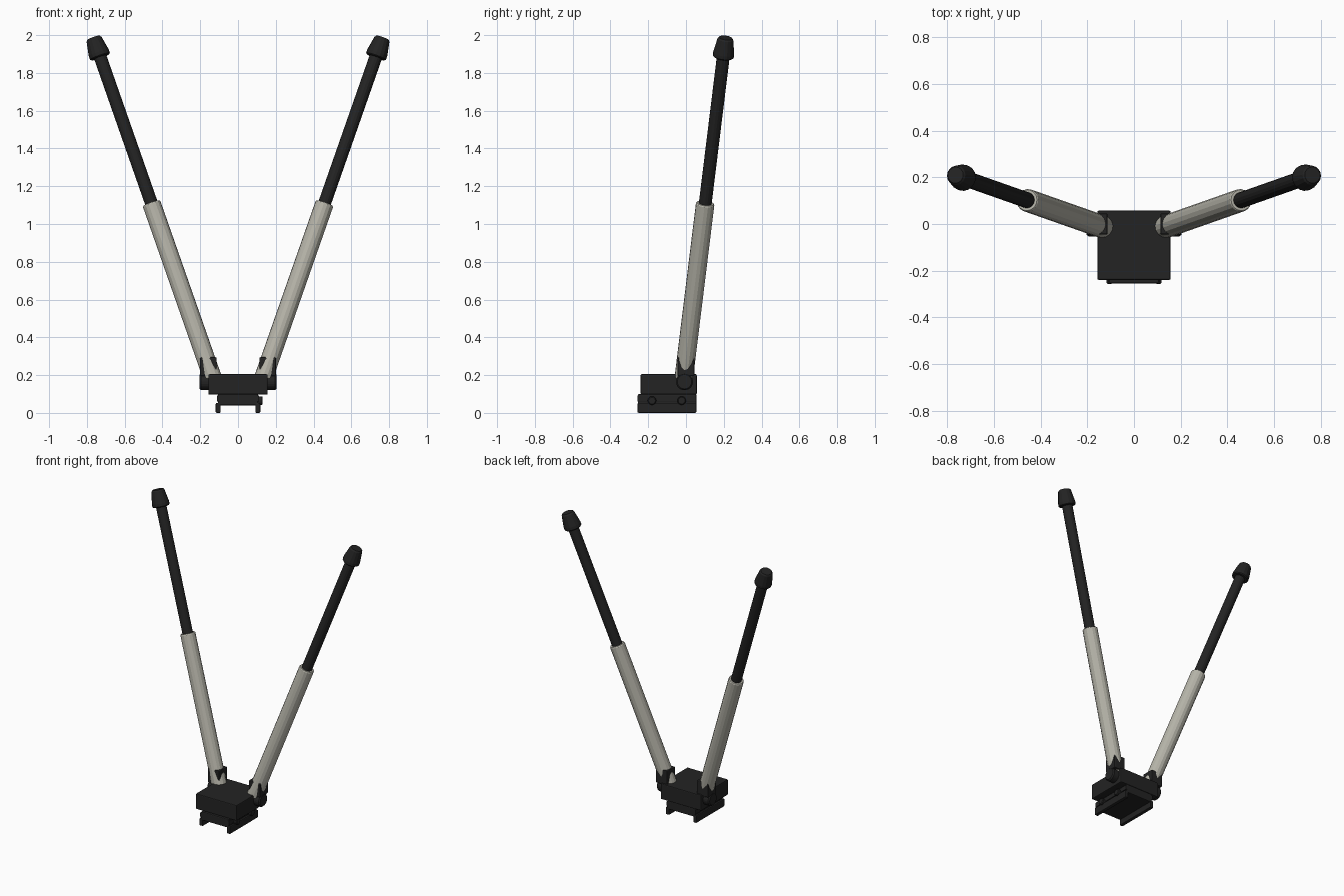
import bpy, bmesh, math
from mathutils import Vector, Matrix

cube = bpy.data.objects.get("Cube")
if cube:
    bpy.data.objects.remove(cube, do_unlink=True)


def material(name, rgb):
    m = bpy.data.materials.new(name)
    m.use_nodes = True
    col = (*rgb, 1.0)
    m.diffuse_color = col
    m.node_tree.nodes["Principled BSDF"].inputs["Base Color"].default_value = col
    return m


BLACK = material("matte black", (0.017, 0.017, 0.017))
GREY = material("warm light grey", (0.47, 0.46, 0.40))


def finish(name, bm, mat, bevel=0.0):
    bmesh.ops.recalc_face_normals(bm, faces=bm.faces)
    me = bpy.data.meshes.new(name)
    bm.to_mesh(me)
    bm.free()
    me.materials.append(mat)
    ob = bpy.data.objects.new(name, me)
    bpy.context.scene.collection.objects.link(ob)
    if bevel:
        mod = ob.modifiers.new("Bevel", "BEVEL")
        mod.width = bevel
        mod.segments = 2
        mod.limit_method = "ANGLE"
    return ob


def box(name, lo, hi, mat=BLACK, bevel=0.006):
    lo, hi = Vector(lo), Vector(hi)
    bm = bmesh.new()
    bmesh.ops.create_cube(bm, size=1, matrix=Matrix.Translation((lo + hi) / 2)
                          @ Matrix.Diagonal((*(hi - lo), 1)))
    return finish(name, bm, mat, bevel)


def lathe(name, start, end, profile, mat=BLACK, sides=16):
    """Round part along start-end; profile is (fraction, radius) pairs."""
    start, end = Vector(start), Vector(end)
    axis = end - start
    turn = axis.to_track_quat("Z", "Y")
    bm = bmesh.new()
    rings = []
    for t, r in profile:
        angles = [2 * math.pi * i / sides for i in range(sides)]
        rings.append([bm.verts.new(start + axis * t + turn @ Vector(
            (r * math.cos(a), r * math.sin(a), 0))) for a in angles])
    for a, b in zip(rings, rings[1:]):
        for i in range(sides):
            j = (i + 1) % sides
            bm.faces.new((a[i], a[j], b[j], b[i]))
    bm.faces.new(rings[0])
    bm.faces.new(rings[-1])
    return finish(name, bm, mat)


# Body and rail clamp
box("body_block", (-0.157, -0.24, 0.097), (0.157, 0.057, 0.205))
box("rail_clamp", (-0.107, -0.255, 0.04), (0.107, 0.055, 0.1))
for s, side in ((1, "left"), (-1, "right")):
    xs = sorted((s * 0.092, s * 0.118))
    box(side + "_clamp_jaw", (xs[0], -0.257, 0), (xs[1], 0.055, 0.053))
    xs = sorted((s * 0.1, s * 0.112))
    box(side + "_clamp_lip", (xs[0], -0.257, 0.06), (xs[1], 0.055, 0.092), bevel=0.003)

# Clamp bolts on one side
for i, y in enumerate((-0.18, -0.023)):
    lathe("clamp_bolt_%d" % (i + 1), (0.1, y, 0.065), (0.131, y, 0.065),
          [(0, 0.023), (0.85, 0.023), (1, 0.018)])

# Legs
for s, side in ((1, "left"), (-1, "right")):
    def on_leg(z):
        return (s * (0.14 + 0.35 * (z - 0.2)), -0.01 + 0.123 * (z - 0.2), z)

    lathe(side + "_pivot", (s * 0.14, -0.008, 0.165), (s * 0.203, -0.008, 0.165),
          [(0, 0.045), (0.88, 0.045), (1, 0.038)], sides=24)
    xs = sorted((s * 0.113, s * 0.201))
    box(side + "_leg_bracket", (xs[0], -0.045, 0.195), (xs[1], 0.045, 0.295))
    lathe(side + "_leg_tube", on_leg(0.185), on_leg(1.11),
          [(0, 0.046), (0.006, 0.049), (0.994, 0.049), (1, 0.045)], GREY)
    lathe(side + "_leg_pole", on_leg(1.09), on_leg(1.9), [(0, 0.034), (1, 0.034)])
    lathe(side + "_foot", on_leg(1.883), on_leg(1.986),
          [(0, 0.05), (0.05, 0.056), (0.22, 0.056), (0.92, 0.042), (1, 0.035)])
